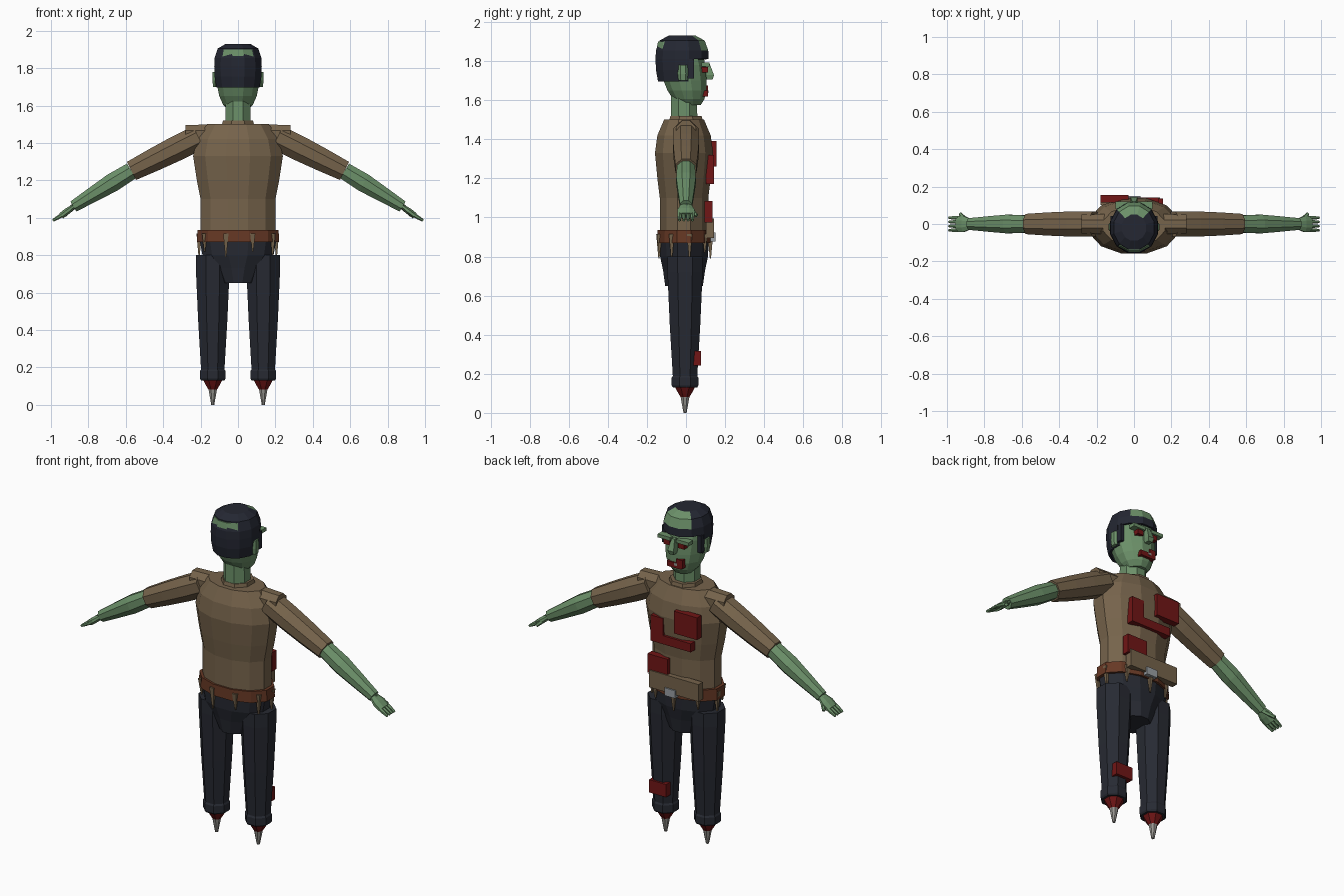
import bpy, bmesh, math
from mathutils import Vector

cube = bpy.data.objects.get("Cube")
if cube:
    bpy.data.objects.remove(cube)


def material(name, *channels):
    colour = (*[(value / 100) ** 2.2 for value in channels], 1)
    result = bpy.data.materials.new(name)
    result.use_nodes = True
    result.diffuse_color = colour
    shader = result.node_tree.nodes["Principled BSDF"]
    shader.inputs["Base Color"].default_value = colour
    return result


SKIN = material("green skin", 42, 56, 41)
SHIRT = material("tan cloth", 46, 39, 30)
BELT = material("brown leather", 40, 23, 16)
PANTS = material("dark trousers", 17, 18, 21)
HAIR = material("dark hair", 16, 17, 21)
BLOOD = material("dark red", 44, 11, 11)
BONE = material("grey bone", 59, 58, 56)
METAL = material("buckle metal", 60, 62, 64)


def polygon(sides):
    """Points of a regular polygon whose flat sides touch the unit circle."""
    step = math.pi / sides
    reach = 1 / math.cos(step)
    angles = [step * (2 * i + 1) for i in range(sides)]
    return [(reach * math.cos(a), reach * math.sin(a)) for a in angles]


def bridge(rings):
    """Join closed rings of points and cap both ends."""
    bm = bmesh.new()
    loops = [[bm.verts.new(point) for point in ring] for ring in rings]
    for low, high in zip(loops, loops[1:]):
        for i in range(len(low)):
            bm.faces.new((low[i - 1], low[i], high[i], high[i - 1]))
    bm.faces.new(loops[0])
    bm.faces.new(loops[-1])
    bmesh.ops.recalc_face_normals(bm, faces=bm.faces)
    return bm


def finish(name, bm, mat, mirror=False):
    """Turn a bmesh into a flat shaded object, doubled across x if wanted."""
    mesh = bpy.data.meshes.new(name)
    bm.to_mesh(mesh)
    bm.free()
    mesh.materials.append(mat)
    part = bpy.data.objects.new(name, mesh)
    bpy.context.collection.objects.link(part)
    if mirror:
        part.modifiers.new("both_sides", 'MIRROR')
    return part


def upright(rings, sides, x=0, y=0, ratio=1, extra=0, lean=0):
    """Vertical form from (height, half width) pairs; depth follows width."""
    base = rings[0][0]
    return bridge([[(x + c * width,
                     y + lean * (z - base) + s * (extra + ratio * width), z)
                    for c, s in polygon(sides)] for z, width in rings])


def loft(name, mat, rings, sides=8, mirror=False, **shape):
    return finish(name, upright(rings, sides, **shape), mat, mirror)


def limb(name, mat, start, end, radii, sides=8, flat=1):
    """Mirrored straight form with evenly spaced radii; flat thins its height."""
    start, end = Vector(start), Vector(end)
    axis = (end - start).normalized()
    side = (Vector((0, 1, 0)) - axis * axis.y).normalized()
    up = axis.cross(side)
    rings = []
    for i, radius in enumerate(radii):
        centre = start.lerp(end, i / (len(radii) - 1))
        rings.append([centre + radius * (side * c + up * s * flat)
                      for c, s in polygon(sides)])
    finish(name, bridge(rings), mat, mirror=True)


def plate(name, mat, x, z, width, height, front, thick=.04, mirror=False):
    """Upright slab centred at x and z, reaching forward to the given y."""
    corners = [(x + i * width / 2, z + j * height / 2)
               for i, j in ((-1, -1), (1, -1), (1, 1), (-1, 1))]
    finish(name, bridge([[(a, y, b) for a, b in corners]
                         for y in (front - thick, front)]), mat, mirror)


# Torso and clothing
body = dict(sides=12, y=-.01)
loft("shirt_torso", SHIRT, [(.87, .2), (1.1, .2), (1.2, .22), (1.33, .24),
                            (1.42, .22), (1.5, .165)], ratio=.62, **body)
loft("shirt_collar", SHIRT, [(1.48, .09), (1.52, .08)])
loft("belt", BELT, [(.87, .22), (.935, .217)], ratio=.62, **body)
loft("trouser_seat", PANTS, [(.65, .085), (.73, .13), (.8, .19), (.89, .207)],
     ratio=.25, extra=.075, **body)

# Torn shirt points hanging below the belt
TATTERS = 9
for i in range(TATTERS):
    angle = math.tau * (i + .3) / TATTERS
    tip = .79 + .03 * (i % 2)
    loft(f"shirt_tatter_{i + 1}", SHIRT, [(tip, .003), (.915, .014)], sides=4,
         x=.21 * math.cos(angle), y=.135 * math.sin(angle) - .01)

# Wounds and torn cloth on the chest
plate("chest_wound_upper", BLOOD, -.105, 1.325, .15, .13, front=.155)
plate("chest_wound_column", BLOOD, .09, 1.26, .08, .12, front=.142)
plate("chest_wound_strip", BLOOD, 0, 1.195, .26, .05, front=.142)
plate("stomach_wound", BLOOD, .09, 1.03, .13, .11, front=.135)
plate("shirt_flap", SHIRT, -.02, .945, .32, .1, front=.142)
plate("belt_buckle", METAL, 0, .9, .07, .045, front=.15)

# Legs ending in bare bone
leg = dict(x=.135, y=-.005, mirror=True)
loft("trouser_leg", PANTS, [(.18, .062), (.45, .078), (.72, .09), (.8, .09)], **leg)
loft("trouser_cuff", PANTS, [(.13, .062), (.14, .068), (.18, .068), (.19, .062)], **leg)
loft("leg_stump", BLOOD, [(.08, .022), (.1, .034), (.135, .053)], **leg)
loft("leg_bone", BONE, [(0, .008), (.09, .024)], **leg)
plate("shin_wound", BLOOD, .13, .28, .11, .075, front=.077)

# Arms
elbow = (.57, 0, 1.25)
wrist = (.88, 0, 1.06)
knuckles = (.945, 0, 1.01)
limb("shoulder", SHIRT, (.12, 0, 1.445), (.28, 0, 1.445), (.055, .05))
limb("sleeve", SHIRT, (.21, 0, 1.43), elbow, (.067, .067, .062, .054))
limb("forearm", SKIN, elbow, wrist, (.046, .05, .041, .031))
limb("palm", SKIN, wrist, knuckles, (.03, .044, .042), flat=.4)
limb("thumb", SKIN, wrist, (.93, .055, 1.01), (.014, .008), sides=6)
for i in range(4):
    y = .022 * (i - 1.5)
    limb(f"finger_{i + 1}", SKIN, (.94, y, 1.015), (.99, y, .985),
         (.01, .009, .006), sides=6)

# Neck and head
loft("neck", SKIN, [(1.5, .068), (1.65, .066)], y=-.01)
loft("head", SKIN, [(1.575, .055), (1.605, .08), (1.65, .1), (1.7, .11), (1.78, .12),
                    (1.85, .118), (1.9, .098)], sides=12, y=.02, lean=-.2)

# Hair cap, open over the face, with a bald patch at the front
cap = upright([(1.695, .115), (1.755, .125), (1.81, .127), (1.855, .125),
               (1.905, .108), (1.93, .065)], sides=12, y=-.02, ratio=1.07)
opening = []
for face in cap.faces:
    spot = face.calc_center_median()
    if spot.z < 1.7 or (spot.z < 1.8 and spot.y > .035):
        opening.append(face)
    elif 1.86 < spot.z < 1.925 and spot.y > .045 and abs(spot.x) < .075:
        face.material_index = 1
bmesh.ops.delete(cap, geom=opening, context='FACES')
hair = finish("hair", cap, HAIR)
hair.data.materials.append(SKIN)
hair.modifiers.new("thickness", 'SOLIDIFY').thickness = .012
plate("sideburn", HAIR, .115, 1.76, .02, .1, front=.042, mirror=True)

# Face
loft("ear", SKIN, [(1.7, .01), (1.735, .014), (1.78, .012)], sides=6, x=.123,
     y=-.015, extra=.01, mirror=True)
loft("nose", SKIN, [(1.705, .014), (1.728, .019), (1.79, .01)], sides=4,
     y=.1, ratio=2, extra=.008, lean=-.1)
plate("brow", SKIN, .06, 1.783, .08, .02, front=.119, mirror=True)
plate("eye", BLOOD, .047, 1.756, .038, .028, front=.112, mirror=True)
plate("mouth_side", BLOOD, -.035, 1.65, .04, .05, front=.113)
plate("mouth_wound", BLOOD, 0, 1.635, .09, .03, front=.113)
plate("tooth", BONE, -.013, 1.643, .018, .014, front=.116)
